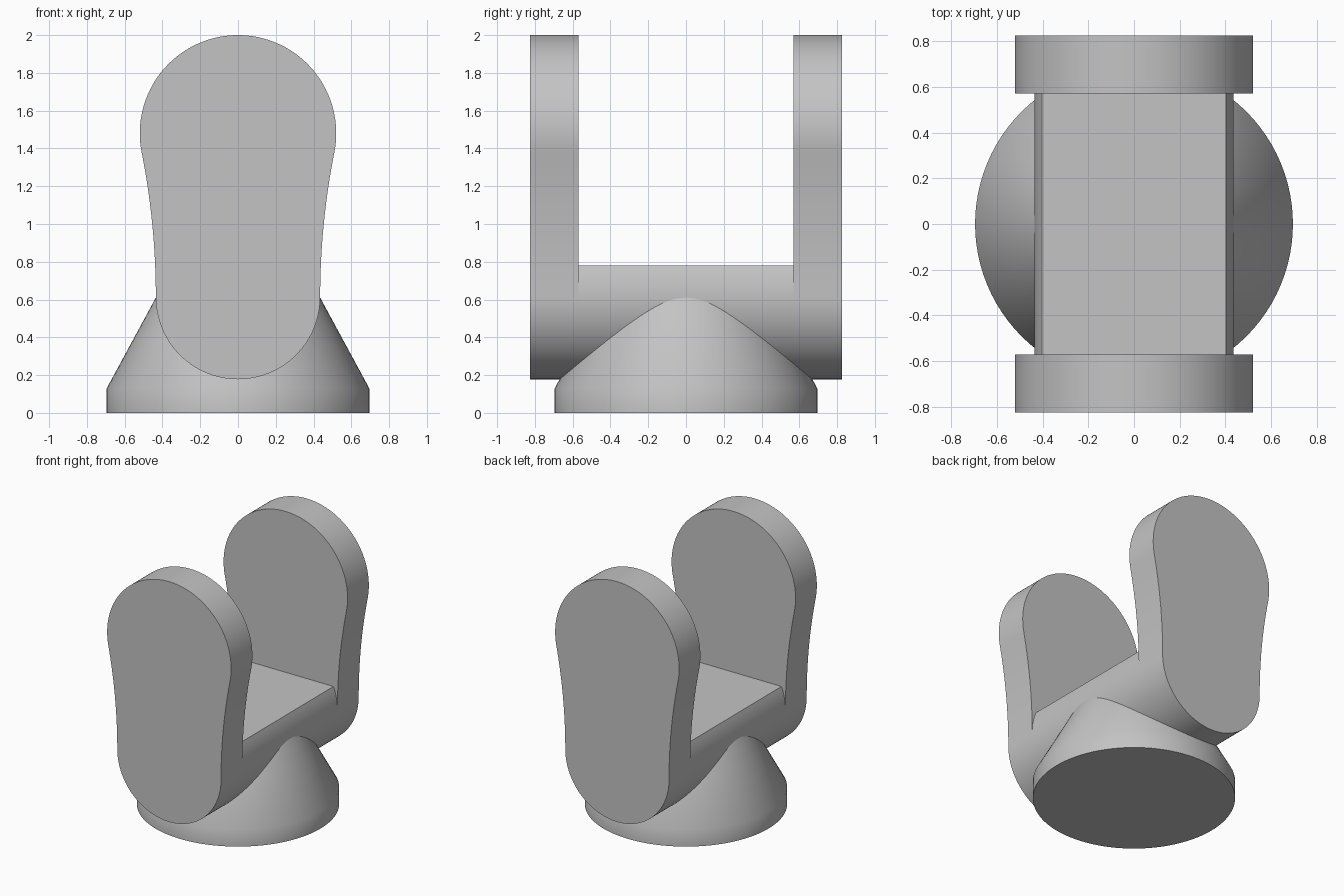
import bpy
import bmesh
from math import sin, cos, pi, atan2, asin, sqrt, radians

cube = bpy.data.objects.get("Cube")
if cube:
    bpy.data.objects.remove(cube, do_unlink=True)

grey = bpy.data.materials.new("plain_grey")
grey.use_nodes = True
COLOUR = (0.55, 0.55, 0.55, 1)
grey.diffuse_color = COLOUR
grey.node_tree.nodes["Principled BSDF"].inputs["Base Color"].default_value = COLOUR

LOW_Z, LOW_R = 0.613, 0.435     # rounded underside shared by arms and bar
TOP_Z, TOP_R = 1.48, 0.52       # rounded head of each arm
BAR_TOP = 0.78
INNER_Y, OUTER_Y = 0.57, 0.825


def arc(cx, cz, r, start, end, steps):
    """Points along an arc in the xz plane."""
    return [(cx + r * cos(start + (end - start) * i / steps),
             cz + r * sin(start + (end - start) * i / steps))
            for i in range(steps + 1)]


def finish(bm, name):
    bmesh.ops.remove_doubles(bm, verts=bm.verts, dist=1e-5)
    bmesh.ops.recalc_face_normals(bm, faces=bm.faces)
    mesh = bpy.data.meshes.new(name)
    bm.to_mesh(mesh)
    bm.free()
    obj = bpy.data.objects.new(name, mesh)
    bpy.context.collection.objects.link(obj)
    mesh.materials.append(grey)
    bpy.ops.object.select_all(action="DESELECT")
    obj.select_set(True)
    bpy.context.view_layer.objects.active = obj
    bpy.ops.object.shade_smooth_by_angle(angle=radians(30))
    return obj


def prism(name, outline, y0, y1):
    """Extrude an xz outline from y0 to y1."""
    bm = bmesh.new()
    face = bm.faces.new([bm.verts.new((x, y0, z)) for x, z in outline])
    new = bmesh.ops.extrude_face_region(bm, geom=[face], use_keep_orig=True)["geom"]
    verts = [v for v in new if isinstance(v, bmesh.types.BMVert)]
    bmesh.ops.translate(bm, verts=verts, vec=(0, y1 - y0, 0))
    return finish(bm, name)


# Arm outline: lower round, concave flank tangent to both rounds, upper round
rise = TOP_Z - LOW_Z
flank_r = (LOW_R ** 2 + rise ** 2 - TOP_R ** 2) / (2 * (TOP_R - LOW_R))
flank_x = LOW_R + flank_r
tilt = atan2(rise, flank_x)
right_half = arc(0, LOW_Z, LOW_R, -pi / 2, 0, 32)
right_half += arc(flank_x, LOW_Z, flank_r, pi, pi - tilt, 16)[1:]
right_half += arc(0, TOP_Z, TOP_R, -tilt, pi / 2, 40)[1:]
arm_outline = right_half + [(-x, z) for x, z in right_half[-2:0:-1]]

prism("front_arm", arm_outline, -OUTER_Y, -INNER_Y)
prism("back_arm", arm_outline, INNER_Y, OUTER_Y)

# Crossbar: round bar with a flat seat on top
lip = asin((BAR_TOP - LOW_Z) / LOW_R)
bar_outline = (arc(0, LOW_Z, LOW_R, pi - -lip * -1, pi, 8)[:-1]
               + arc(0, LOW_Z, LOW_R, pi, 2 * pi, 64)
               + arc(0, LOW_Z, LOW_R, 0, lip, 8)[1:])
prism("crossbar", bar_outline, -INNER_Y, INNER_Y)

# Base: short round foot with a cone running up into the crossbar
bm = bmesh.new()
for r0, r1, z0, z1 in ((0.695, 0.695, 0, 0.13), (0.695, 0.435, 0.13, 0.61)):
    part = bmesh.ops.create_cone(bm, cap_ends=False, segments=96,
                                 radius1=r0, radius2=r1, depth=z1 - z0)
    bmesh.ops.translate(bm, verts=part["verts"], vec=(0, 0, (z0 + z1) / 2))
bmesh.ops.remove_doubles(bm, verts=bm.verts, dist=1e-5)
bmesh.ops.holes_fill(bm, edges=[e for e in bm.edges if e.is_boundary], sides=0)
finish(bm, "base")
